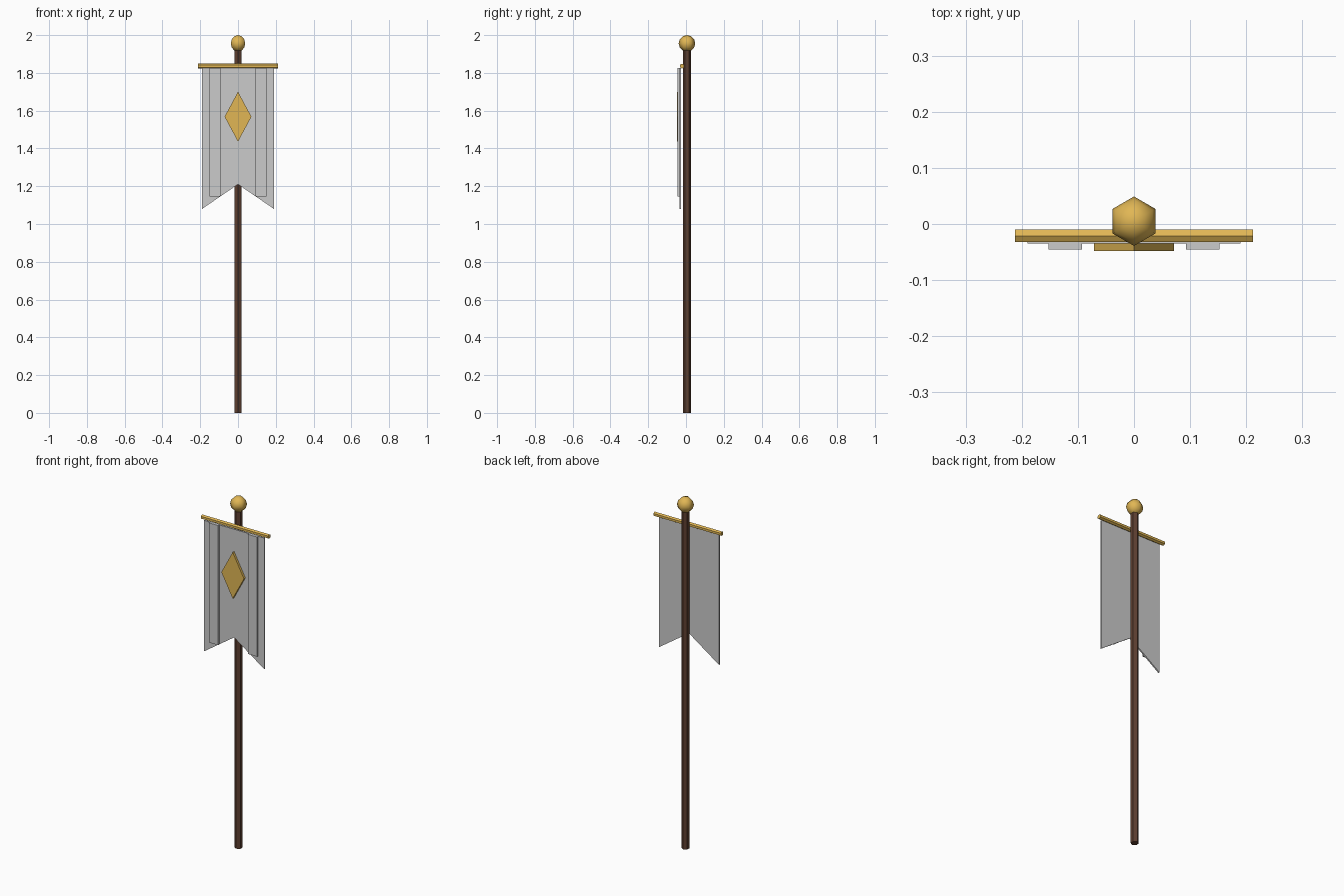
import bpy, bmesh
from math import radians
from mathutils import Matrix

if "Cube" in bpy.data.objects:
    bpy.data.objects.remove(bpy.data.objects["Cube"])


def material(name, color):
    m = bpy.data.materials.new(name)
    m.diffuse_color = color
    m.use_nodes = True
    m.node_tree.nodes["Principled BSDF"].inputs["Base Color"].default_value = m.diffuse_color
    return m


gold = material("gold", (0.75, 0.47, 0.09, 1))
wood = material("dark_wood", (0.11, 0.05, 0.03, 1))


def finish(name, bm, mat=None, smooth=False):
    bmesh.ops.recalc_face_normals(bm, faces=bm.faces)
    for f in bm.faces:
        f.smooth = smooth
    me = bpy.data.meshes.new(name)
    bm.to_mesh(me)
    bm.free()
    if mat:
        me.materials.append(mat)
    ob = bpy.data.objects.new(name, me)
    bpy.context.collection.objects.link(ob)
    return ob


def rod(name, radius, length, matrix, mat):
    bm = bmesh.new()
    bmesh.ops.create_cone(bm, cap_ends=True, segments=6, radius1=radius,
                          radius2=radius, depth=length, matrix=matrix)
    return finish(name, bm, mat)


def slab(name, outline, y_front, y_back, mat=None):
    """Extrude an x-z outline from y_front to y_back."""
    bm = bmesh.new()
    face = bm.faces.new([bm.verts.new((x, y_front, z)) for x, z in outline])
    ext = bmesh.ops.extrude_face_region(bm, geom=[face], use_keep_orig=True)
    verts = [g for g in ext["geom"] if isinstance(g, bmesh.types.BMVert)]
    bmesh.ops.translate(bm, verts=verts, vec=(0, y_back - y_front, 0))
    return finish(name, bm, mat)


POLE_Y = 0.005
TOP = 1.826

# Pole
rod("pole", 0.021, 1.94, Matrix.Translation((0, POLE_Y, 0.97)), wood)

# Finial ball
bm = bmesh.new()
bmesh.ops.create_uvsphere(bm, u_segments=6, v_segments=6, radius=0.044,
                          matrix=Matrix.Translation((0, POLE_Y, 1.956)))
finish("finial", bm, gold, smooth=True)

# Crossbar, hexagonal with an edge on top
rod("crossbar", 0.0127, 0.424,
    Matrix.Translation((0, -0.021, 1.836))
    @ Matrix.Rotation(radians(90), 4, 'Y') @ Matrix.Rotation(radians(90), 4, 'Z'), gold)

# Swallow-tailed cloth
slab("banner_cloth", [(-0.19, TOP), (-0.19, 1.08), (0, 1.21), (0.19, 1.08), (0.19, TOP)],
     -0.035, -0.027)

# Raised vertical stripes
for side, s in (("left", -1), ("right", 1)):
    slab(f"stripe_{side}", [(s * 0.093, TOP), (s * 0.152, TOP),
                            (s * 0.152, 1.145), (s * 0.093, 1.145)], -0.045, -0.034)

# Diamond emblem
slab("diamond", [(0, 1.70), (0.071, 1.568), (0, 1.436), (-0.071, 1.568)],
     -0.048, -0.034, gold)
